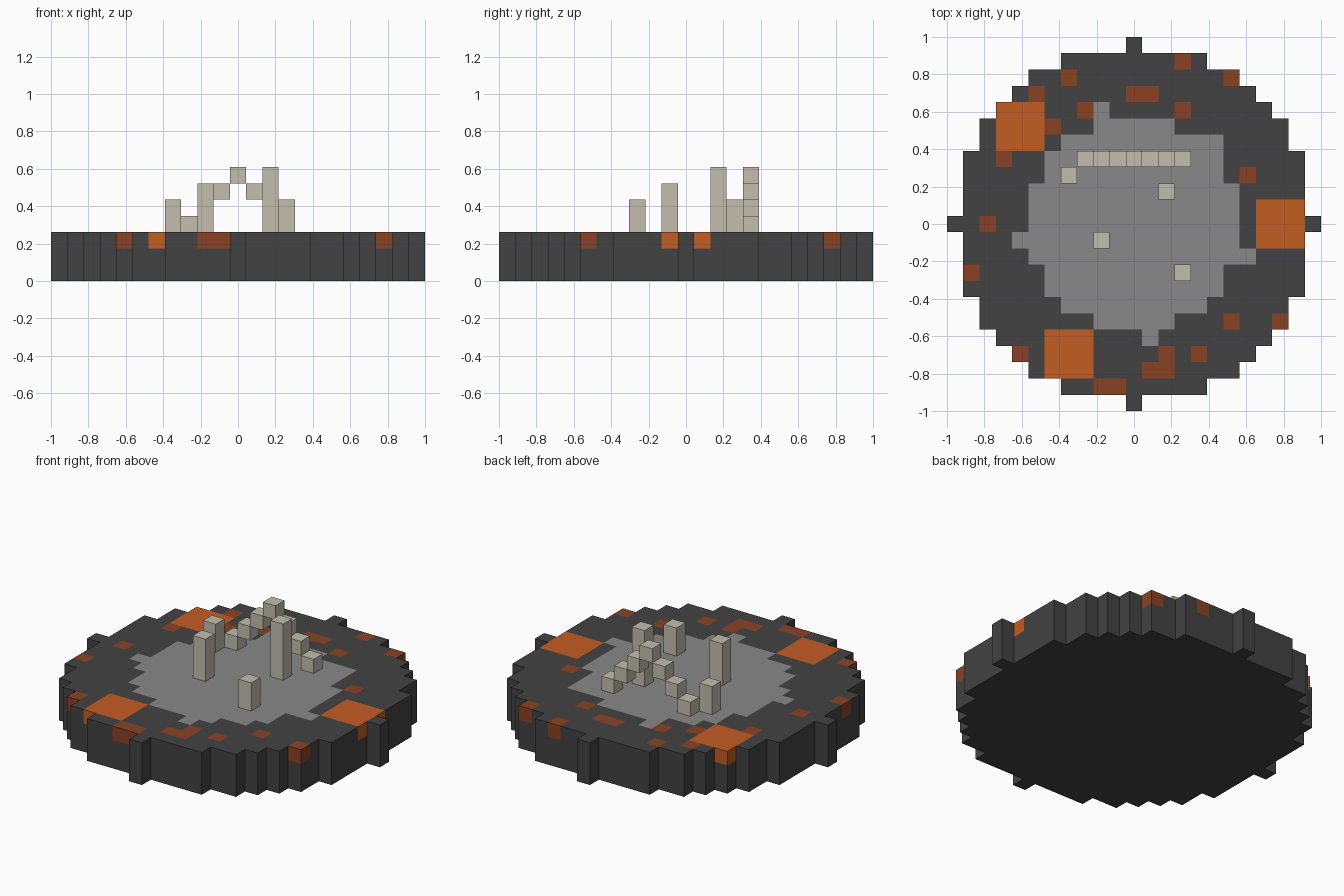
import bpy
import bmesh

default = bpy.data.objects.get("Cube")
if default:
    bpy.data.objects.remove(default, do_unlink=True)

U = 2 / 23          # edge of one block
BASE = 3            # platform height in blocks


def srgb(*rgb):
    return tuple((c / 255 / 12.92) if c < 11 else ((c / 255 + 0.055) / 1.055) ** 2.4 for c in rgb) + (1,)


def material(name, *rgb):
    mat = bpy.data.materials.new(name)
    mat.use_nodes = True
    color = srgb(*rgb)
    mat.diffuse_color = color
    bsdf = next(n for n in mat.node_tree.nodes if n.type == 'BSDF_PRINCIPLED')
    bsdf.inputs["Base Color"].default_value = color
    bsdf.inputs["Roughness"].default_value = 0.9
    return mat


dark = material("dark stone", 66, 66, 66)
grey = material("grey floor", 136, 136, 136)
orange = material("bright orange", 196, 93, 35)
rust = material("dark rust", 138, 66, 35)
bone = material("pale bone", 196, 190, 174)


def finish(bm, name, mats):
    bmesh.ops.remove_doubles(bm, verts=bm.verts, dist=1e-5)
    bmesh.ops.recalc_face_normals(bm, faces=bm.faces)
    mesh = bpy.data.meshes.new(name)
    bm.to_mesh(mesh)
    bm.free()
    for m in mats:
        mesh.materials.append(m)
    obj = bpy.data.objects.new(name, mesh)
    bpy.context.collection.objects.link(obj)
    return obj


def disc(limit):
    r = range(-11, 12)
    return {(i, j) for i in r for j in r if i * i + j * j <= limit}


# Which block columns carry which colour
ground = disc(121)
floor = disc(41) | {(5, 5), (-2, 7), (7, -2), (1, -7), (-7, -1)}
pools = {(cx + i, cy + j) for cx, cy in [(9, 0), (-7, 6), (-4, -8)]
         for i in (-1, 0, 1) for j in (-1, 0, 1)}
embers = {(3, 10), (-4, 9), (6, 9), (-6, 8), (0, 8), (1, 8), (-3, 7), (3, 7),
          (-5, 6), (-8, 4), (7, 3), (-9, 0), (-10, -3), (6, -6), (9, -6),
          (-7, -8), (4, -8), (2, -8), (1, -9), (2, -9), (-2, -10), (-1, -10)}


def top_slot(cell):
    for slot, cells in ((3, embers), (2, pools), (1, floor)):
        if cell in cells:
            return slot
    return 0


# Round stepped platform: colours fill only the uppermost layer
bm = bmesh.new()


def quad(points, slot):
    face = bm.faces.new([bm.verts.new([c * U for c in p]) for p in points])
    face.material_index = slot


for i, j in sorted(ground):
    x0, x1, y0, y1 = i - .5, i + .5, j - .5, j + .5
    corners = [(x0, y0), (x1, y0), (x1, y1), (x0, y1)]
    slot = top_slot((i, j))
    quad([(x, y, BASE) for x, y in corners], slot)
    quad([(x, y, 0) for x, y in reversed(corners)], 0)
    for k, (di, dj) in enumerate([(0, -1), (1, 0), (0, 1), (-1, 0)]):
        if (i + di, j + dj) in ground:
            continue
        a, b = corners[k], corners[(k + 1) % 4]
        for low, high, s in ((0, BASE - 1, 0), (BASE - 1, BASE, slot)):
            quad([(*a, low), (*b, low), (*b, high), (*a, high)], s)
finish(bm, "platform", [dark, grey, orange, rust])


def block(name, i, j, low, height):
    b = bmesh.new()
    bmesh.ops.create_cube(b, size=1)
    for v in b.verts:
        v.co = ((v.co.x + i) * U, (v.co.y + j) * U, (low + (v.co.z + .5) * height) * U)
    finish(b, name, [bone])


# Standing pillars
for n, (i, j, h) in enumerate([(-4, 3, 2), (2, 2, 4), (-2, -1, 3), (3, -3, 2)], 1):
    block(f"pillar_{n}", i, j, BASE, h)

# Stepped arch of single blocks
for i in range(-3, 4):
    block(f"arch_block_{i + 4}", i, 4, BASE + 3 - abs(i), 1)
